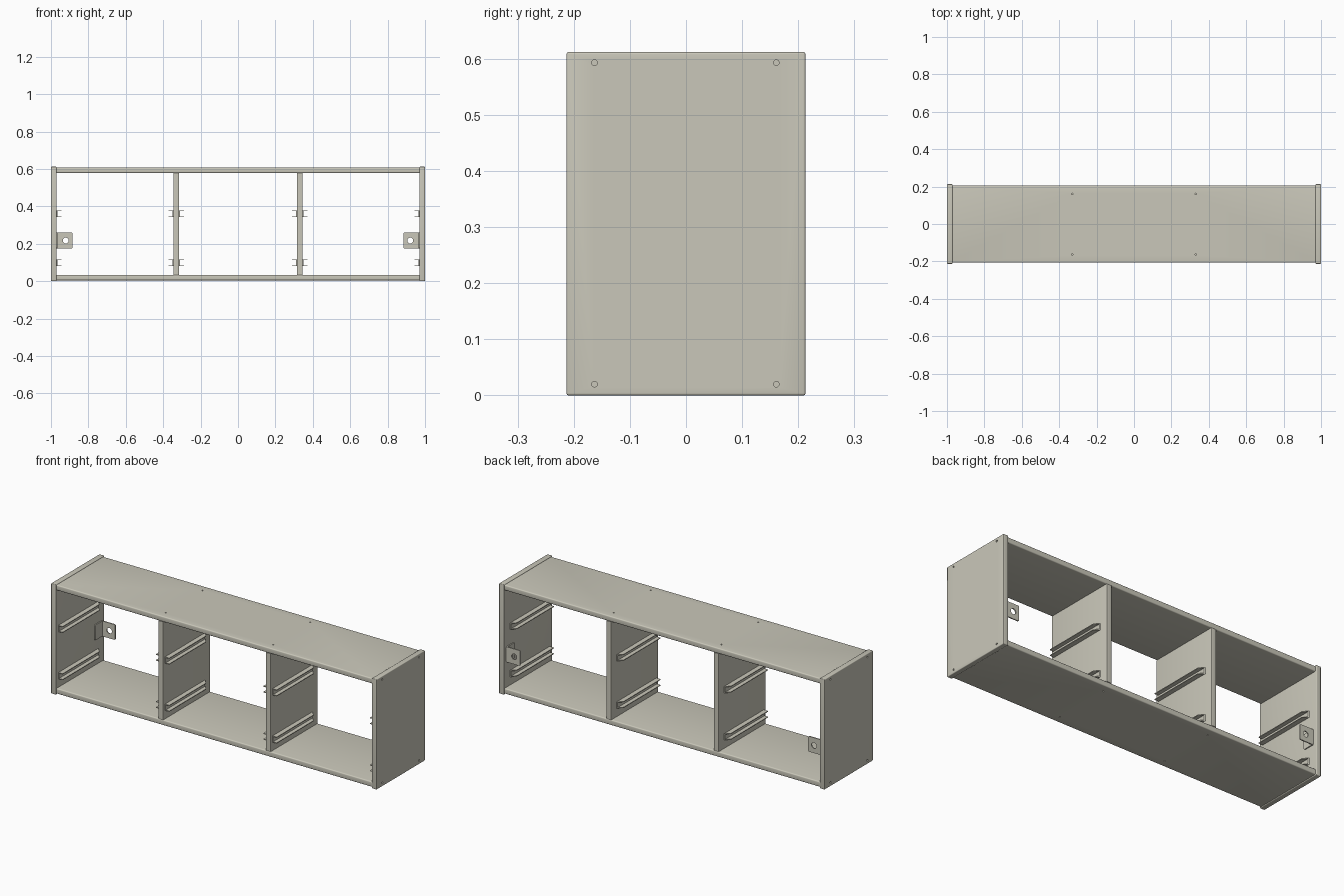
import bpy, bmesh, math
from mathutils import Matrix, Vector

cube = bpy.data.objects.get("Cube")
if cube:
    bpy.data.objects.remove(cube, do_unlink=True)

# One warm grey paint
paint = bpy.data.materials.new("warm grey")
paint.use_nodes = True
colour = (0.59, 0.575, 0.49, 1)
paint.diffuse_color = colour
paint.node_tree.nodes["Principled BSDF"].inputs["Base Color"].default_value = colour


def finish(name, bm):
    bmesh.ops.recalc_face_normals(bm, faces=bm.faces)
    mesh = bpy.data.meshes.new(name)
    bm.to_mesh(mesh)
    bm.free()
    mesh.materials.append(paint)
    obj = bpy.data.objects.new(name, mesh)
    bpy.context.collection.objects.link(obj)
    return obj


def activate(obj):
    bpy.ops.object.select_all(action='DESELECT')
    obj.select_set(True)
    bpy.context.view_layer.objects.active = obj


def panel(name, low, high, bevel=0.0, axis=None):
    """Box between two corners; edges along axis (or all edges) are rounded."""
    low, high = Vector(low), Vector(high)
    bm = bmesh.new()
    bmesh.ops.create_cube(bm, size=1, matrix=Matrix.Translation((low + high) / 2)
                          @ Matrix.Diagonal((*(high - low), 1)))
    if bevel:
        edges = [e for e in bm.edges if axis is None or
                 abs((e.verts[0].co - e.verts[1].co)[axis]) > 0.001]
        bmesh.ops.bevel(bm, geom=edges, offset=bevel, segments=4, profile=0.5,
                        affect='EDGES')
    return finish(name, bm)


def drill(obj, points, radius, depth, axis):
    """Cut round holes centred on the points along the axis."""
    turn = {'X': Matrix.Rotation(math.pi / 2, 4, 'Y'),
            'Y': Matrix.Rotation(math.pi / 2, 4, 'X'), 'Z': Matrix()}[axis]
    bm = bmesh.new()
    for p in points:
        bmesh.ops.create_cone(bm, cap_ends=True, segments=20, radius1=radius,
                              radius2=radius, depth=depth,
                              matrix=Matrix.Translation(p) @ turn)
    cutter = finish("hole_cutter", bm)
    cutter.hide_render = True
    mod = obj.modifiers.new("holes", 'BOOLEAN')
    mod.operation, mod.solver, mod.object = 'DIFFERENCE', 'EXACT', cutter
    activate(obj)
    bpy.ops.object.modifier_apply(modifier=mod.name)
    bpy.data.objects.remove(cutter, do_unlink=True)


def smooth(obj):
    activate(obj)
    bpy.ops.object.shade_smooth_by_angle(angle=math.radians(35))


SCREW_Y = (-0.163, 0.161)

# End panels, slightly proud of the shelves
for side, name in ((1, "left"), (-1, "right")):
    xs = sorted((side * 0.97, side))
    end = panel(name + "_end_panel", (xs[0], -0.213, 0), (xs[1], 0.213, 0.612), 0.004)
    drill(end, [(side, y, z) for y in SCREW_Y for z in (0.02, 0.593)],
          0.005, 0.03, 'X')
    smooth(end)

# Top and bottom boards with rounded long edges
for name, z0, face in (("top_board", 0.578, 0.608), ("bottom_board", 0.004, 0.004)):
    board = panel(name, (-0.97, -0.207, z0), (0.97, 0.207, z0 + 0.03), 0.006, 0)
    drill(board, [(x, y, face) for x in (-0.33, 0.33) for y in SCREW_Y],
          0.004, 0.03, 'Z')
    smooth(board)

# Dividers
for side, name in ((1, "left"), (-1, "right")):
    divider = panel(name + "_divider", (side * 0.33 - 0.015, -0.207, 0.034),
                    (side * 0.33 + 0.015, 0.207, 0.578), 0.003, 2)
    smooth(divider)


def runner(name, wall, out, z):
    """Channel rail on a wall, opening in direction out, cut to a point at the back."""
    depth, half, t = 0.026, 0.018, 0.004
    section = [(0, -half), (depth, -half), (depth, t - half), (t, t - half),
               (t, half - t), (depth, half - t), (depth, half), (0, half)]
    bm = bmesh.new()
    rings = []
    for front in (True, False):
        rings.append([bm.verts.new((wall + out * d,
                                    -0.19 if front else 0.16 - d, z + h))
                      for d, h in section])
    n = len(section)
    for i in range(n):
        j = (i + 1) % n
        bm.faces.new((rings[0][i], rings[0][j], rings[1][j], rings[1][i]))
    for ring in rings:
        bm.faces.new(ring)
    finish(name, bm)


# Two rail heights on every wall inside the three bays
walls = [("right_bay_outer", -0.97, 1), ("right_bay_inner", -0.345, -1),
         ("middle_bay_right", -0.315, 1), ("middle_bay_left", 0.315, -1),
         ("left_bay_inner", 0.345, 1), ("left_bay_outer", 0.97, -1)]
for name, wall, out in walls:
    for level, z in (("lower", 0.098), ("upper", 0.36)):
        runner(f"{name}_{level}_rail", wall, out, z)

# Angle brackets on the end panels, near the back
for side, name in ((1, "left"), (-1, "right")):
    xs = sorted((side * 0.885, side * 0.97))
    plate = panel(name + "_bracket_plate", (xs[0], 0.186, 0.175),
                  (xs[1], 0.192, 0.26), 0.006, 1)
    drill(plate, [(side * 0.921, 0.189, 0.217)], 0.016, 0.04, 'Y')
    smooth(plate)
    xs = sorted((side * 0.964, side * 0.97))
    smooth(panel(name + "_bracket_leg", (xs[0], 0.125, 0.175),
                 (xs[1], 0.192, 0.26), 0.006, 0))
